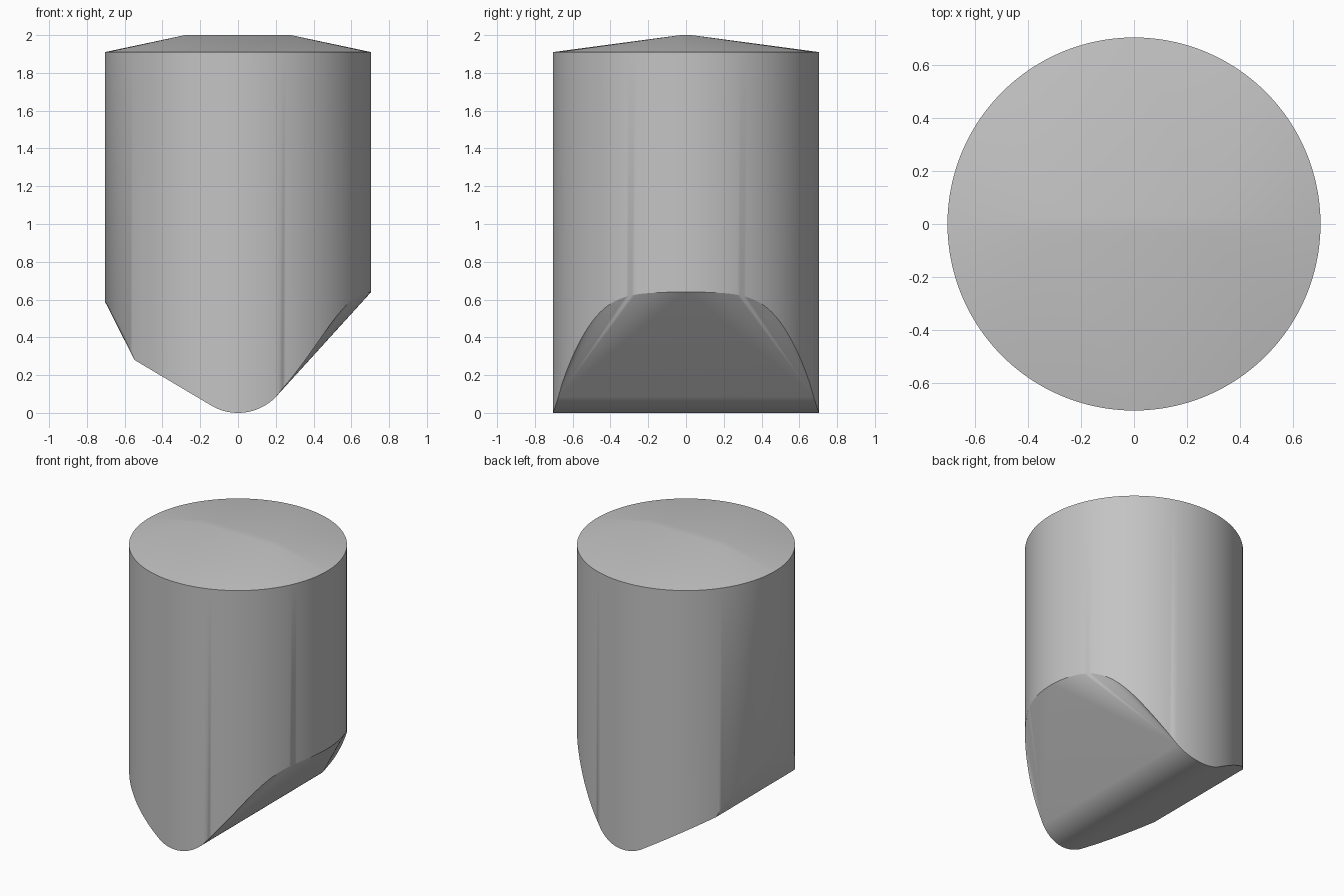
import bpy, bmesh, math

cube = bpy.data.objects.get("Cube")
if cube:
    bpy.data.objects.remove(cube)

R, RIM, TOP = 0.705, 1.91, 2.0
HALF = 120                # rim steps along half a turn
RIGHT, LEFT = 49, 94      # rim steps where the end facets start
ARC_R = 0.28              # rounded keel
X_RIGHT = R * math.cos(math.pi * RIGHT / HALF)
X_LEFT = R * math.cos(math.pi * LEFT / HALF)


def lerp(x, a, b):
    t = (x - a[0]) / (b[0] - a[0])
    return a[1] + t * (b[1] - a[1]), max(0, min(1, t))


def lower_edge(x):
    """Height of the lower rim of the wall at x."""
    if x > X_RIGHT:
        z, t = lerp(x, (X_RIGHT, 0.088), (R, 0.64))
        return z + 0.075 * math.sin(math.pi * t * t)
    if x < X_LEFT:
        z, t = lerp(x, (X_LEFT, 0.28), (-R, 0.59))
        return z + 0.03 * math.sin(math.pi * t)
    if x < -0.14:
        return lerp(x, (-0.14, 0.038), (X_LEFT, 0.28))[0]
    return ARC_R - math.sqrt(ARC_R ** 2 - x * x)


bm = bmesh.new()
count = 2 * HALF
low, high = [], []
for i in range(count):
    a = math.pi * i / HALF
    x, y = R * math.cos(a), R * math.sin(a)
    low.append(bm.verts.new((x, y, lower_edge(x))))
    high.append(bm.verts.new((x, y, RIM)))

# Round wall
for i in range(count):
    j = (i + 1) % count
    bm.faces.new((low[i], low[j], high[j], high[i]))

# Keel and sloping underside, strips running front to back
for i in range(RIGHT, LEFT):
    bm.faces.new((low[i], low[-i], low[-i - 1], low[i + 1]))

# End facets: a flat triangle with a fan at each corner
for corner, apex in ((RIGHT, 0), (LEFT, HALF)):
    bm.faces.new((low[corner], low[apex], low[-corner]))
    lo, hi = sorted((corner, apex))
    for i in range(lo, hi):
        for s in (1, -1):
            tri = {low[s * corner], low[s * i], low[s * (i + 1)]}
            if len(tri) == 3:
                bm.faces.new((low[s * corner], low[s * i], low[s * (i + 1)]))

# Shallow hipped cap: a narrow ridge blended to the round rim
quarter = HALF // 2
ridge = [bm.verts.new((sx * 0.28, sy * 0.03, TOP))
         for sx, sy in ((1, 1), (-1, 1), (-1, -1), (1, -1))]
bm.faces.new(ridge)
for q in range(4):
    for i in range(q * quarter, (q + 1) * quarter):
        bm.faces.new((high[i], high[(i + 1) % count], ridge[q]))
    bm.faces.new((high[(q + 1) * quarter % count], ridge[(q + 1) % 4], ridge[q]))

bmesh.ops.recalc_face_normals(bm, faces=bm.faces)
mesh = bpy.data.meshes.new("pointed_plug")
bm.to_mesh(mesh)
bm.free()
plug = bpy.data.objects.new("pointed_plug", mesh)
bpy.context.collection.objects.link(plug)

grey = bpy.data.materials.new("light_grey")
grey.use_nodes = True
grey.diffuse_color = (0.55, 0.55, 0.55, 1)
grey.node_tree.nodes["Principled BSDF"].inputs["Base Color"].default_value = (0.55, 0.55, 0.55, 1)
mesh.materials.append(grey)

bpy.ops.object.select_all(action="DESELECT")
plug.select_set(True)
bpy.context.view_layer.objects.active = plug
bpy.ops.object.shade_smooth_by_angle(angle=math.radians(30))
